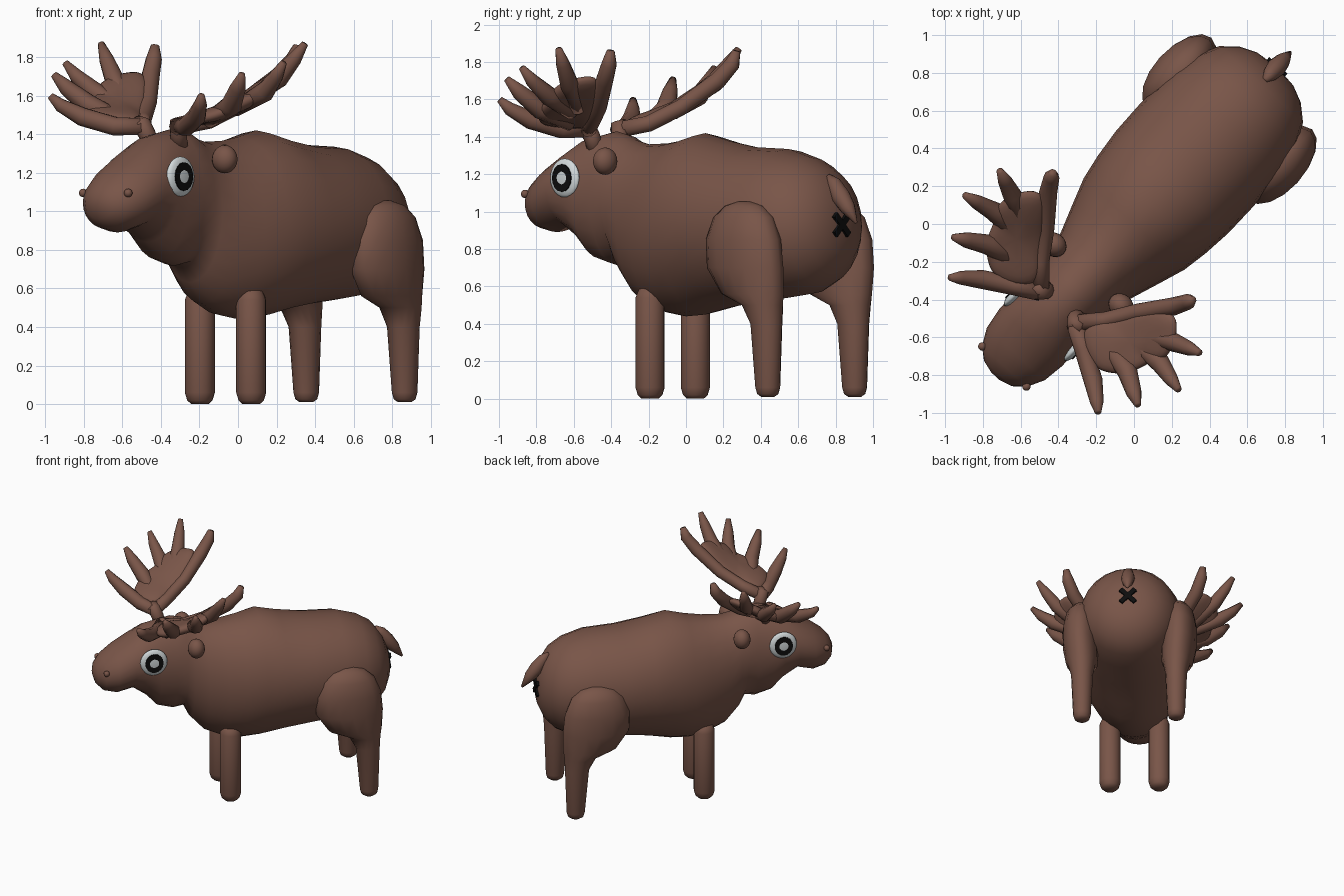
import bpy, bmesh, math
from mathutils import Vector, Quaternion

cube = bpy.data.objects.get("Cube")
if cube:
    bpy.data.objects.remove(cube)

TURN = math.radians(-42.3)   # whole animal stands turned on the ground


def material(name, rgb):
    m = bpy.data.materials.new(name)
    m.use_nodes = True
    m.diffuse_color = (*rgb, 1)
    m.node_tree.nodes["Principled BSDF"].inputs["Base Color"].default_value = (*rgb, 1)
    return m


BROWN = material("brown hide", (0.191, 0.091, 0.065))
WHITE = material("eye white", (0.65, 0.70, 0.71))
BLACK = material("black", (0.004, 0.004, 0.004))


def finish(name, bm, mat=BROWN, mirror=False, smooth=True):
    bmesh.ops.recalc_face_normals(bm, faces=bm.faces)
    for f in bm.faces:
        f.smooth = smooth
    me = bpy.data.meshes.new(name)
    bm.to_mesh(me)
    bm.free()
    me.materials.append(mat)
    ob = bpy.data.objects.new(name, me)
    bpy.context.collection.objects.link(ob)
    ob.rotation_euler.z = TURN
    if mirror:
        ob.modifiers.new("Mirror", 'MIRROR').use_mirror_merge = False
    return ob


def loft(name, rings, sides=16, axis=None, **kw):
    """Skin ellipses (x, y, z, ra, rb); they follow the path unless axis is given."""
    bm = bmesh.new()
    centres = [Vector(r[:3]) for r in rings]
    quat, last, prev = None, None, None
    for i, r in enumerate(rings):
        if axis:
            quat = axis
        else:
            t = (centres[min(i + 1, len(rings) - 1)] - centres[max(i - 1, 0)]).normalized()
            quat = last.rotation_difference(t) @ quat if quat else t.to_track_quat('Z', 'Y')
            last = t
        loop = []
        for k in range(sides):
            a = math.tau * k / sides
            off = Vector((r[3] * math.cos(a), r[-1] * math.sin(a), 0))
            loop.append(bm.verts.new(centres[i] + quat @ off))
        if prev:
            for k in range(sides):
                j = (k + 1) % sides
                bm.faces.new((prev[k], prev[j], loop[j], loop[k]))
        else:
            bm.faces.new(loop)
        prev = loop
    bm.faces.new(prev)
    return finish(name, bm, **kw)


def ball(name, pos, size, **kw):
    bm = bmesh.new()
    bmesh.ops.create_uvsphere(bm, u_segments=20, v_segments=12, radius=1)
    for v in bm.verts:
        v.co = Vector(pos) + v.co * Vector(size)
    return finish(name, bm, **kw)


UPRIGHT = Quaternion()
LENGTHWISE = Quaternion((1, 0, 0), math.radians(90))

# Body with neck and head: (position along back, underside, top, half width)
profile = [
    (-1.09, 1.02, 1.07, .03), (-1.07, .96, 1.12, .10), (-1.02, .91, 1.18, .16),
    (-.93, .89, 1.245, .207), (-.81, .92, 1.315, .225), (-.70, .84, 1.385, .222),
    (-.62, .75, 1.405, .22), (-.50, .715, 1.43, .22), (-.42, .73, 1.41, .222),
    (-.37, .63, 1.385, .23), (-.27, .52, 1.36, .265), (-.13, .46, 1.365, .315),
    (0, .44, 1.385, .36), (.14, .45, 1.42, .385), (.30, .485, 1.38, .402),
    (.50, .515, 1.345, .405), (.74, .54, 1.335, .388), (.90, .56, 1.29, .35),
    (1.0, .61, 1.23, .30), (1.07, .69, 1.14, .22), (1.11, .78, 1.04, .13),
    (1.12, .87, .95, .04)]
loft("body", [(0, y, (lo + hi) / 2, w, (hi - lo) / 2) for y, lo, hi, w in profile],
     sides=24, axis=LENGTHWISE)

# Front legs
loft("front_legs", [(.18, -.096, z, r) for z, r in
                    ((0, .045), (.02, .066), (.06, .078), (.54, .078), (.585, .06), (.60, .03))],
     axis=UPRIGHT, mirror=True)

# Hind legs with broad thighs: (height, along, side, half length, half width)
hind = [
    (.01, .905, .345, .035, .035), (.025, .905, .345, .058, .055), (.06, .905, .345, .068, .065),
    (.40, .895, .345, .09, .08), (.50, .87, .348, .12, .10), (.56, .80, .35, .20, .118),
    (.70, .755, .36, .25, .13), (.85, .745, .363, .245, .13), (.97, .745, .36, .195, .11),
    (1.03, .745, .355, .125, .075), (1.055, .745, .35, .04, .03)]
loft("hind_legs", [(x, y, z, w, l) for z, y, x, l, w in
                   [(h[0], h[1], h[2], h[3], h[4]) for h in hind]],
     axis=UPRIGHT, mirror=True)

# Tail
loft("tail", [(0, 1.03, 1.19, .015), (0, 1.07, 1.15, .04), (0, 1.12, 1.08, .052),
              (0, 1.17, 1.02, .042), (0, 1.23, .94, .008)], sides=10)

# Small cross under the tail
for side in (-1, 1):
    bm = bmesh.new()
    bmesh.ops.create_cube(bm, size=1)
    turn = Quaternion((0, 1, 0), side * math.radians(45))
    for v in bm.verts:
        v.co = turn @ (v.co * Vector((.15, .03, .034))) + Vector((0, 1.12, .93))
    finish("cross_bar", bm, mat=BLACK, smooth=False)

# Face
ball("eye_whites", (.215, -.68, 1.18), (.03, .102, .104), mat=WHITE, mirror=True)
loft("pupils", [(x, -.68, 1.18, .068, .074) for x in (.22, .243)], sides=16,
     axis=Quaternion((0, 1, 0), math.radians(90)) @ Quaternion((0, 0, 1), math.radians(90)),
     mat=BLACK, mirror=True, smooth=False)
ball("nostrils", (.158, -1.02, 1.095), (.022, .022, .022), mirror=True)
ball("ears", (.24, -.366, 1.27), (.07, .062, .073), mirror=True)

# Antlers: stem, five tines and a scooped palm between them
tines = {
    "antler_stems": [(.10, -.56, 1.33, .045), (.11, -.58, 1.40, .045), (.13, -.60, 1.45, .05),
                     (.17, -.59, 1.47, .03)],
    "antler_front_tines": [(.12, -.60, 1.44, .045), (.25, -.67, 1.44, .05),
                           (.40, -.76, 1.49, .05), (.49, -.83, 1.55, .036), (.53, -.865, 1.60, .018)],
    "antler_second_tines": [(.30, -.56, 1.47, .04), (.50, -.60, 1.55, .055),
                            (.60, -.66, 1.64, .042), (.66, -.695, 1.71, .018)],
    "antler_middle_tines": [(.40, -.46, 1.53, .04), (.60, -.45, 1.62, .052),
                            (.70, -.475, 1.70, .038), (.765, -.49, 1.77, .018)],
    "antler_fourth_tines": [(.40, -.42, 1.55, .04), (.58, -.32, 1.69, .05),
                            (.66, -.29, 1.79, .038), (.715, -.27, 1.87, .018)],
    "antler_rear_tines": [(.13, -.59, 1.44, .045), (.23, -.48, 1.47, .045),
                          (.33, -.33, 1.56, .045), (.45, -.18, 1.70, .048),
                          (.49, -.11, 1.79, .042), (.50, -.09, 1.86, .022)]}
for name, path in tines.items():
    loft(name, path, sides=10, mirror=True)

rim = [(.13, -.60, 1.45), (.34, -.73, 1.47), (.45, -.67, 1.49), (.53, -.60, 1.55),
       (.56, -.47, 1.59), (.61, -.43, 1.64), (.60, -.35, 1.69), (.56, -.26, 1.72),
       (.46, -.17, 1.73), (.33, -.33, 1.56), (.23, -.48, 1.47)]
bm = bmesh.new()
hub = bm.verts.new((.41, -.47, 1.54))
ring = [bm.verts.new(p) for p in rim]
for a, b in zip(ring, ring[1:] + ring[:1]):
    bm.faces.new((hub, a, b))
palm = finish("antler_palms", bm, mirror=True)
solid = palm.modifiers.new("Solidify", 'SOLIDIFY')
solid.thickness, solid.offset = .075, 0
palm.modifiers.new("Subsurf", 'SUBSURF').levels = 2
palm.modifiers["Subsurf"].render_levels = 2
